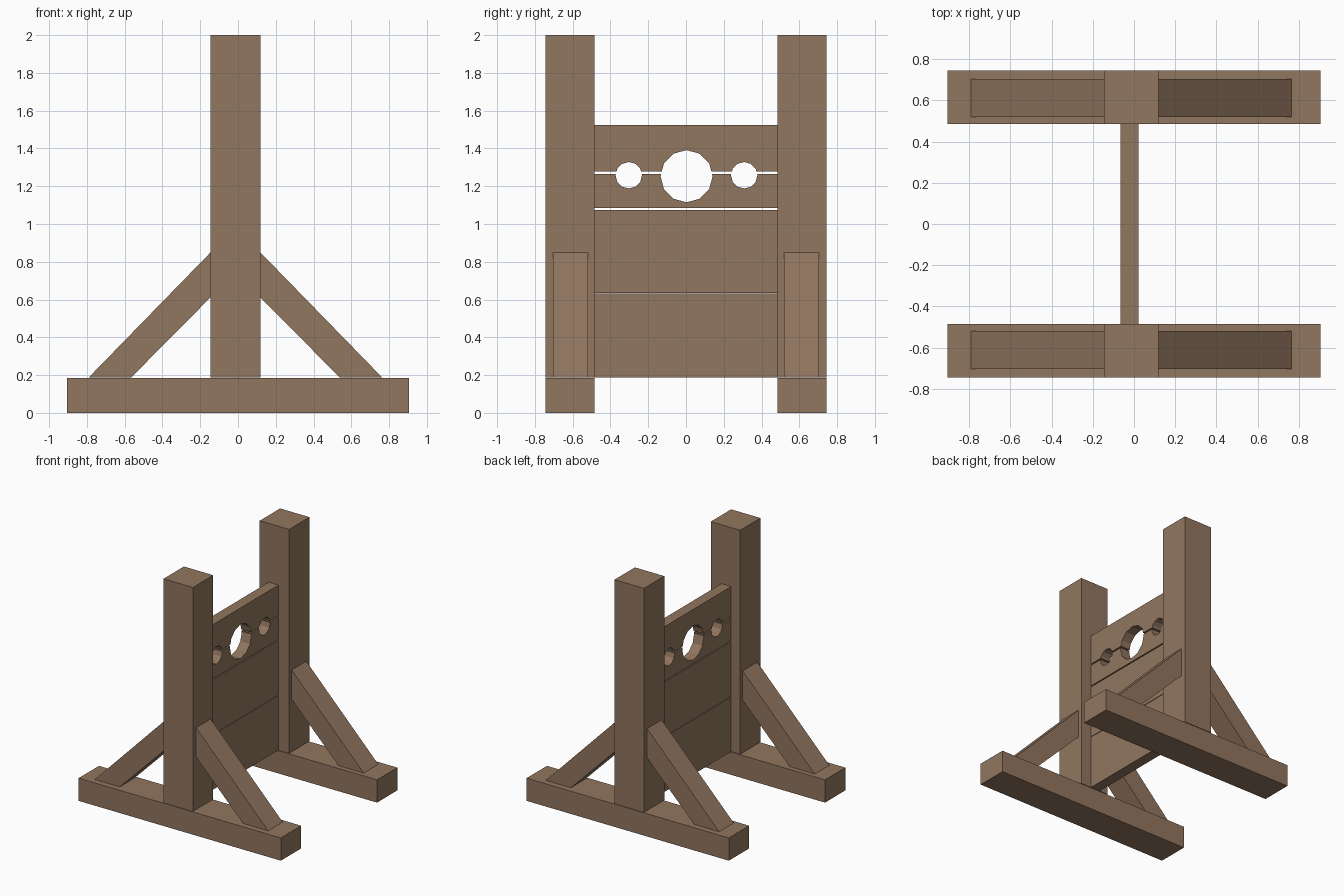
import bpy, bmesh, math

if "Cube" in bpy.data.objects:
    bpy.data.objects.remove(bpy.data.objects["Cube"])

wood = bpy.data.materials.new("brown wood")
wood.diffuse_color = (0.285, 0.18, 0.115, 1)
wood.use_nodes = True
wood.node_tree.nodes["Principled BSDF"].inputs["Base Color"].default_value = wood.diffuse_color


def prism(name, pts, axis, lo, hi):
    """Extrude a 2D outline along axis: 'x' takes (y, z) points, 'y' takes (x, z)."""
    bm = bmesh.new()
    place = (lambda a, b: (lo, a, b)) if axis == 'x' else (lambda a, b: (a, lo, b))
    face = bm.faces.new([bm.verts.new(place(a, b)) for a, b in pts])
    ext = bmesh.ops.extrude_face_region(bm, geom=[face])
    verts = [g for g in ext["geom"] if isinstance(g, bmesh.types.BMVert)]
    d = hi - lo
    bmesh.ops.translate(bm, verts=verts, vec=(d, 0, 0) if axis == 'x' else (0, d, 0))
    bmesh.ops.recalc_face_normals(bm, faces=bm.faces)
    me = bpy.data.meshes.new(name)
    bm.to_mesh(me)
    bm.free()
    me.materials.append(wood)
    ob = bpy.data.objects.new(name, me)
    bpy.context.collection.objects.link(ob)
    return ob


def rect(a0, a1, b0, b1):
    return [(a0, b0), (a1, b0), (a1, b1), (a0, b1)]


IN, OUT = 0.485, 0.745      # inner and outer y of the side frames
PX0, PX1 = -0.145, 0.118    # post x range
BX0, BX1 = -0.065, 0.022    # board x range
FLOOR = 0.188

# side frames: foot beam, post and two braces each
for s, side in ((-1, "front"), (1, "back")):
    y0, y1 = sorted((s * IN, s * OUT))
    prism(side + "_foot_beam", rect(-0.905, 0.905, 0, 0.184), 'y', y0, y1)
    prism(side + "_post", rect(PX0, PX1, FLOOR, 2.0), 'y', y0, y1)
    b0, b1 = sorted((s * 0.518, s * 0.704))
    for d, px, label in ((-1, PX0, "left"), (1, PX1, "right")):
        outline = [(px, 0.85), (px, 0.612),
                   (px + d * 0.42, FLOOR), (px + d * 0.645, FLOOR)]
        prism(f"{side}_{label}_brace", outline, 'y', b0, b1)

# plain lower boards
prism("lower_board", rect(-IN, IN, FLOOR, 0.631), 'x', BX0, BX1)
prism("middle_board", rect(-IN, IN, 0.635, 1.075), 'x', BX0, BX1)

# holes: (centre y, centre z, radius, sides)
HOLES = [(-0.303, 1.258, 0.07, 12), (0.003, 1.253, 0.138, 12), (0.308, 1.258, 0.07, 12)]


def notched(z_edge, z_far, up):
    """Board outline whose z_edge side is cut by the part of each hole beyond it."""
    pts = [(-IN, z_far), (-IN, z_edge)]
    for cy, cz, r, n in HOLES:
        ring = [(cy + r * math.sin(2 * math.pi * k / n),
                 cz + r * math.cos(2 * math.pi * k / n)) for k in range(n)]
        inside = lambda z: z > z_edge if up else z < z_edge
        arc = [p for p in ring if inside(p[1])]
        cross = []
        for k in range(n):
            (ya, za), (yb, zb) = ring[k], ring[(k + 1) % n]
            if inside(za) != inside(zb):
                cross.append((ya + (yb - ya) * (z_edge - za) / (zb - za), z_edge))
        # walk the arc from left to right around the hole centre
        if up:
            key = lambda p: math.atan2(p[0] - cy, p[1] - cz)
        else:
            key = lambda p: math.atan2(p[0] - cy, cz - p[1])
        pts += sorted(arc + cross, key=key)
    return pts + [(IN, z_edge), (IN, z_far)]


# neck and wrist boards
prism("lower_stock_board", notched(1.266, 1.084, False), 'x', BX0, BX1)
prism("upper_stock_board", notched(1.277, 1.524, True), 'x', BX0, BX1)
